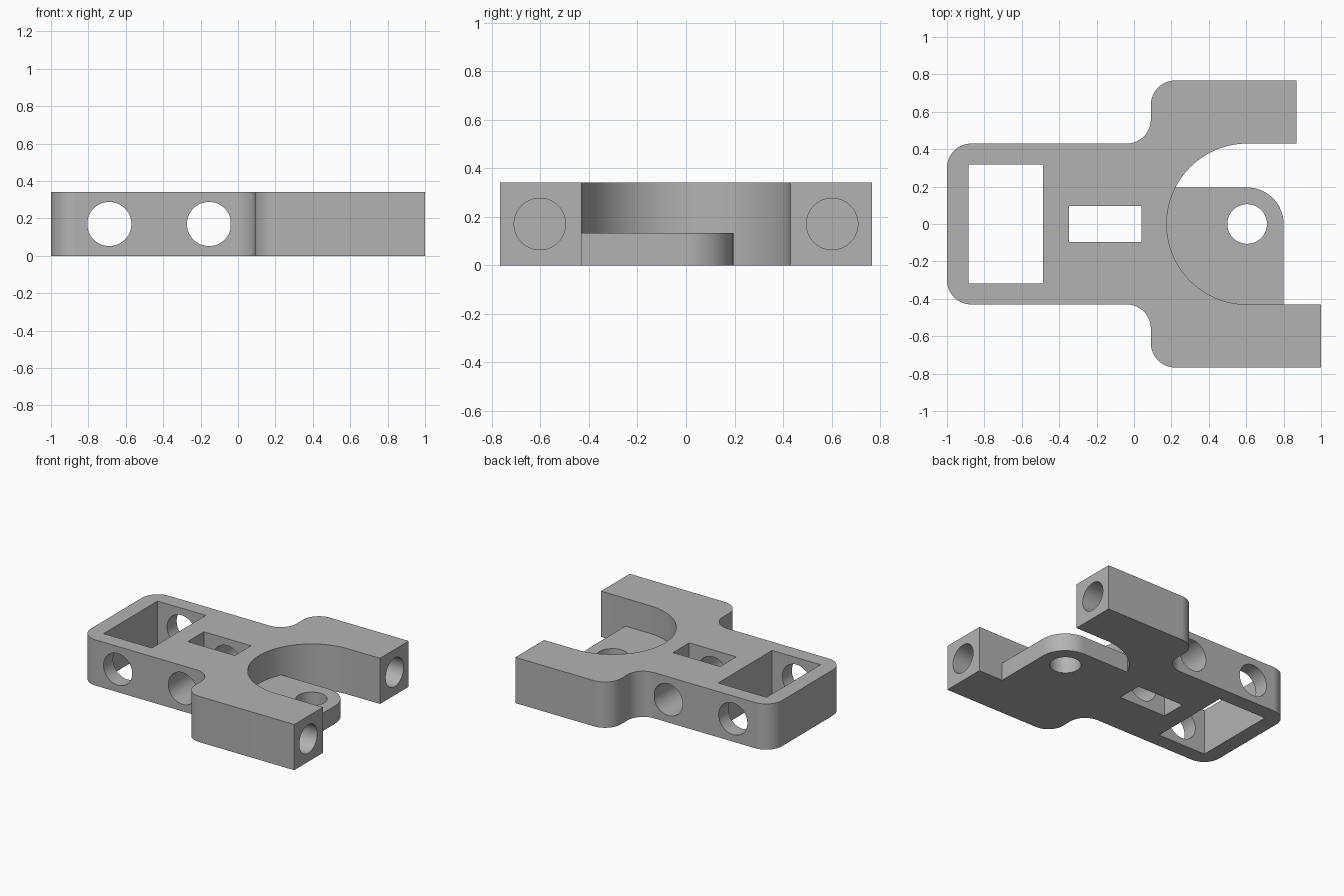
import bpy, bmesh, math
from mathutils import Vector

default = bpy.data.objects.get("Cube")
if default:
    bpy.data.objects.remove(default)

H = 0.34          # body thickness
BODY_Y = 0.43     # half width of the body
ARM_Y = 0.767     # outer edge of the arms
BORE = (0.605, 0) # centre of the round notch

grey = bpy.data.materials.new("plain_grey")
grey.use_nodes = True
grey.diffuse_color = (0.45, 0.45, 0.45, 1)
grey.node_tree.nodes["Principled BSDF"].inputs["Base Color"].default_value = (0.45, 0.45, 0.45, 1)


def arc(center, r, start, end, steps=16):
    angles = [math.radians(start + (end - start) * i / steps) for i in range(steps + 1)]
    return [(center[0] + r * math.cos(a), center[1] + r * math.sin(a)) for a in angles]


def prism(name, outline, z0, z1):
    """Extrude a flat outline from z0 to z1."""
    bm = bmesh.new()
    face = bm.faces.new([bm.verts.new((x, y, z0)) for x, y in outline])
    top = bmesh.ops.extrude_face_region(bm, geom=[face])["geom"]
    bmesh.ops.translate(bm, vec=(0, 0, z1 - z0),
                        verts=[v for v in top if isinstance(v, bmesh.types.BMVert)])
    bmesh.ops.recalc_face_normals(bm, faces=bm.faces)
    mesh = bpy.data.meshes.new(name)
    bm.to_mesh(mesh)
    bm.free()
    mesh.materials.append(grey)
    obj = bpy.data.objects.new(name, mesh)
    bpy.context.collection.objects.link(obj)
    return obj


def box(name, x0, x1, y0, y1):
    return prism(name, [(x0, y0), (x1, y0), (x1, y1), (x0, y1)], -0.1, H + 0.1)


def cylinder(name, r, start, end):
    start, end = Vector(start), Vector(end)
    axis = end - start
    obj = prism(name, arc((0, 0), r, 0, 360, 64)[:-1], 0, axis.length)
    obj.location = start
    obj.rotation_euler = axis.to_track_quat("Z", "Y").to_euler()
    return obj


def combine(target, tool, operation):
    bpy.context.view_layer.update()
    mod = target.modifiers.new(tool.name, "BOOLEAN")
    mod.operation, mod.object, mod.solver = operation, tool, "EXACT"
    bpy.context.view_layer.objects.active = target
    bpy.ops.object.modifier_apply(modifier=mod.name)
    bpy.data.objects.remove(tool)


def flank(arm_end):
    """Half outline, from the rear corner to the end of the arm."""
    r = 0.13
    return (arc((-1 + r, BODY_Y - r), r, 180, 90)
            + arc((0.09 - r, BODY_Y + r), r, 270, 360)
            + arc((0.09 + r, ARM_Y - r), r, 180, 90)
            + [(arm_end, ARM_Y), (arm_end, BODY_Y)])


# Forked body with a round notch between its arms
left_side = flank(0.868)
right_side = [(x, -y) for x, y in reversed(flank(1.0))]
bracket = prism("forked_bracket", left_side + arc(BORE, BODY_Y, 90, 270, 48) + right_side, 0, H)

# Low tongue joined to the front arm
tongue = prism("tongue", [(0.12, -0.5), (0.8, -0.5)] + arc(BORE, 0.195, 0, 90) + [(0.12, 0.195)], 0, 0.133)
combine(bracket, tongue, "UNION")

# Holes and windows
mid = H / 2
cutters = [
    box("rear_window", -0.885, -0.487, -0.317, 0.317),
    box("middle_slot", -0.347, 0.04, -0.095, 0.095),
    cylinder("tongue_hole", 0.106, (*BORE, -0.1), (*BORE, H)),
    cylinder("rear_cross_hole", 0.118, (-0.688, -0.6, mid), (-0.688, 0.6, mid)),
    cylinder("middle_cross_hole", 0.118, (-0.155, -BODY_Y, mid), (-0.155, BODY_Y, mid)),
    cylinder("left_arm_socket", 0.106, (0.36, 0.602, mid), (0.968, 0.602, mid)),
    cylinder("right_arm_socket", 0.106, (0.36, -0.602, mid), (1.1, -0.602, mid)),
]
for cutter in cutters:
    combine(bracket, cutter, "DIFFERENCE")

# Smooth curved walls, flat plane faces
bpy.ops.object.select_all(action="DESELECT")
bracket.select_set(True)
bpy.context.view_layer.objects.active = bracket
bpy.ops.object.shade_smooth_by_angle(angle=math.radians(30))
normals = bracket.modifiers.new("flat_planes", "WEIGHTED_NORMAL")
normals.keep_sharp = True
